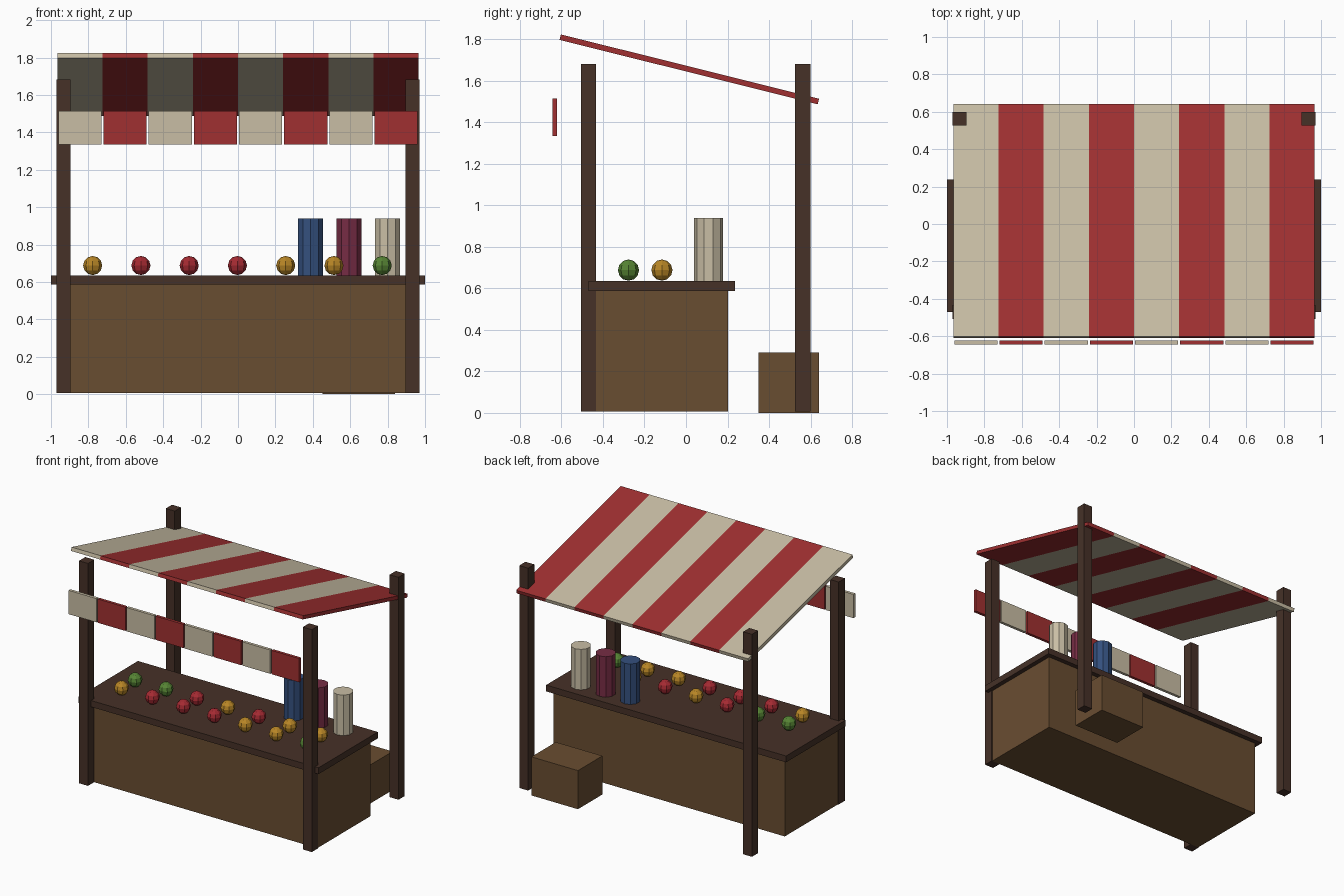
import bpy, bmesh, math
from mathutils import Matrix

if "Cube" in bpy.data.objects:
    bpy.data.objects.remove(bpy.data.objects["Cube"])


def material(name, rgb):
    """Flat colour given as sRGB 0-255, stored linear."""
    m = bpy.data.materials.new(name)
    lin = [((c / 255 + 0.055) / 1.055) ** 2.4 for c in rgb]
    m.diffuse_color = (*lin, 1)
    m.use_nodes = True
    m.node_tree.nodes["Principled BSDF"].inputs["Base Color"].default_value = m.diffuse_color
    return m


dark_wood = material("dark wood", (70, 49, 39))
wood = material("brown wood", (105, 77, 49))
cream = material("cream cloth", (201, 190, 165))
red = material("red cloth", (160, 48, 49))
apple = material("apple red", (165, 42, 50))
gold = material("gold fruit", (184, 134, 38))
green = material("green fruit", (86, 132, 52))
blue = material("blue fabric", (52, 80, 126))
maroon = material("maroon fabric", (118, 44, 68))


def finish(name, bm, mat, matrix):
    bm.transform(matrix)
    me = bpy.data.meshes.new(name)
    bm.to_mesh(me)
    bm.free()
    me.materials.append(mat)
    ob = bpy.data.objects.new(name, me)
    bpy.context.collection.objects.link(ob)
    return ob


def box(name, lo, hi, mat, matrix=Matrix()):
    """Box between two corners, then moved by an optional matrix."""
    bm = bmesh.new()
    bmesh.ops.create_cube(bm, size=1)
    size = [b - a for a, b in zip(lo, hi)]
    mid = [(a + b) / 2 for a, b in zip(lo, hi)]
    return finish(name, bm, mat,
                  matrix @ Matrix.Translation(mid) @ Matrix.Diagonal((*size, 1)))


# Counter body, top board and the crate behind it
box("counter_body", (-0.965, -0.434, 0.006), (0.965, 0.202, 0.587), wood)
box("counter_top", (-1, -0.47, 0.587), (1, 0.237, 0.635), dark_wood)
box("crate", (0.452, 0.35, 0), (0.84, 0.641, 0.291), wood)

# Four posts
for side, sx in (("left", -1), ("right", 1)):
    for end, y in (("front", -0.47), ("back", 0.563)):
        x = sx * 0.933
        box(f"{end}_{side}_post", (x - 0.037, y - 0.037, 0.006),
            (x + 0.037, y + 0.037, 1.682), dark_wood)

# Sloping striped canopy with a hanging valance panel per stripe
slope = Matrix.Translation((0, 0.016, 1.655)) @ Matrix.Rotation(math.radians(-14), 4, 'X')
STRIPES, W = 8, 0.2415
for i in range(STRIPES):
    x0 = (i - STRIPES / 2) * W
    mat = red if i % 2 else cream
    box(f"canopy_stripe_{i + 1}", (x0, -0.641, -0.0135), (x0 + W, 0.641, 0.0135), mat, slope)
    box(f"valance_panel_{i + 1}", (x0 + 0.005, -0.644, 1.335),
        (x0 + W - 0.005, -0.622, 1.514), mat)

# Two rows of fruit
colours = {"g": gold, "r": apple, "e": green}
for row, (y, pattern) in enumerate(((-0.277, "grrrgge"), (-0.116, "eergrgg"))):
    for i, key in enumerate(pattern):
        bm = bmesh.new()
        bmesh.ops.create_uvsphere(bm, u_segments=8, v_segments=6, radius=0.051)
        finish(f"fruit_{row + 1}_{i + 1}", bm, colours[key],
               Matrix.Translation(((i - 3) * 0.258 - 0.003, y, 0.688)))

# Standing fabric rolls
for i, mat in enumerate((blue, maroon, cream)):
    bm = bmesh.new()
    bmesh.ops.create_cone(bm, cap_ends=True, segments=10, radius1=0.07,
                          radius2=0.07, depth=0.305)
    finish(f"fabric_roll_{i + 1}", bm, mat,
           Matrix.Translation((0.388 + i * 0.206, 0.109, 0.7875)))
